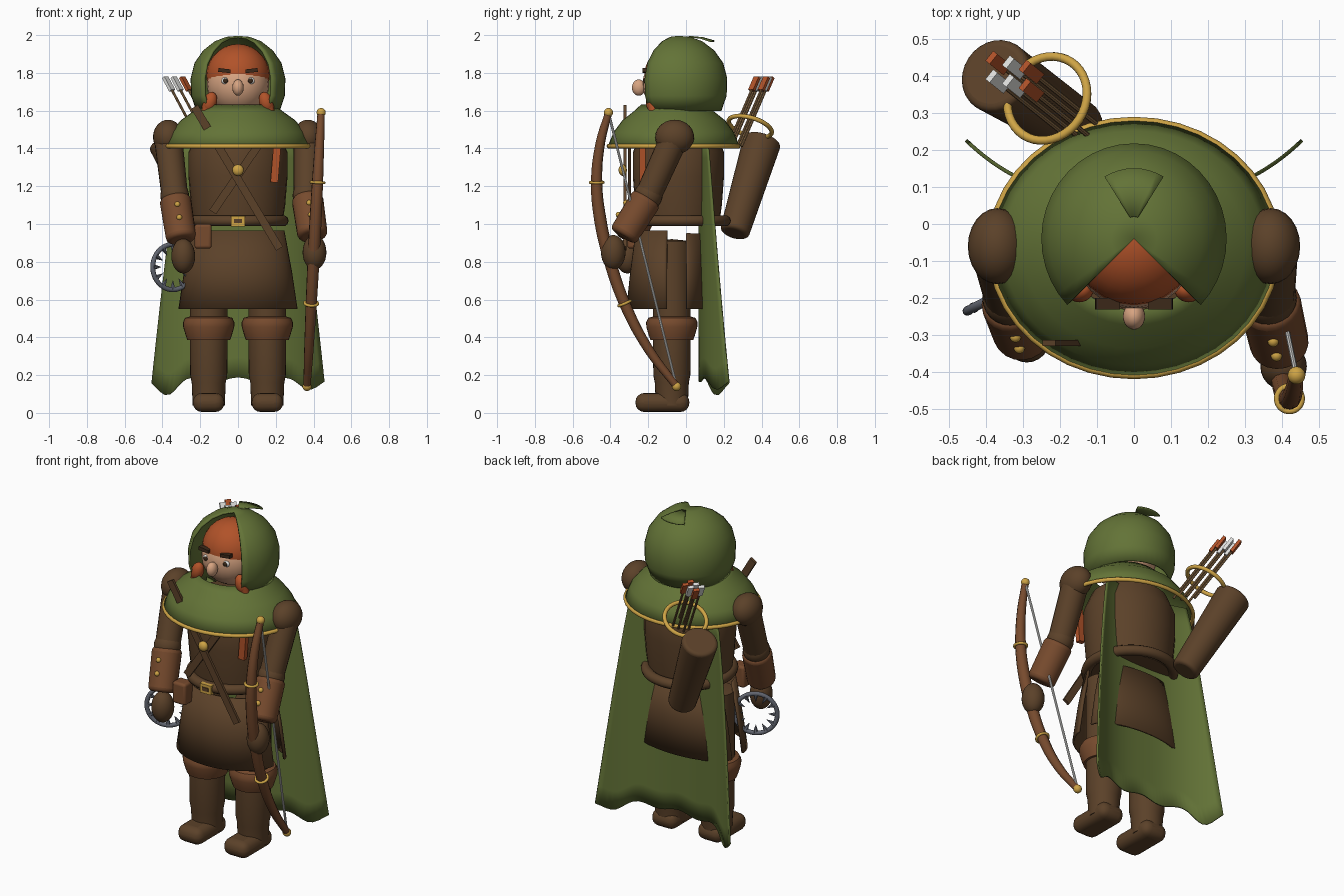
import bpy, bmesh, math
from mathutils import Vector, Matrix

if "Cube" in bpy.data.objects:
    bpy.data.objects.remove(bpy.data.objects["Cube"])


def mat(name, *rgb):
    m = bpy.data.materials.new(name)
    m.use_nodes = True
    m.diffuse_color = (*rgb, 1)
    b = next(n for n in m.node_tree.nodes if n.type == 'BSDF_PRINCIPLED')
    b.inputs["Base Color"].default_value = (*rgb, 1)
    return m


GREEN = mat("cloth_green", .125, .172, .038)
LEATHER = mat("dark_leather", .105, .053, .022)
TAN = mat("light_leather", .185, .07, .027)
HAIR = mat("ginger_hair", .44, .085, .022)
SKIN = mat("skin", .68, .37, .22)
GOLD = mat("gold", .62, .37, .06)
STEEL = mat("steel", .12, .13, .16)
WHITE = mat("white", .75, .75, .73)
DARK = mat("dark_brown", .045, .022, .01)
WOOD = mat("pale_wood", .3, .17, .07)
parts = []


def add(name, bm, m, thick=0, rounding=0):
    bmesh.ops.recalc_face_normals(bm, faces=bm.faces)
    me = bpy.data.meshes.new(name)
    bm.to_mesh(me)
    bm.free()
    me.materials.append(m)
    ob = bpy.data.objects.new(name, me)
    bpy.context.collection.objects.link(ob)
    if thick:
        s = ob.modifiers.new("thickness", 'SOLIDIFY')
        s.thickness, s.offset = thick, 0
    if rounding:
        b = ob.modifiers.new("rounding", 'BEVEL')
        b.width, b.segments = rounding, 4
    parts.append(ob)


def lathe(name, profile, m, x=0, y=0, sy=1, a0=0, a1=360, segs=32, thick=0):
    """Turn (radius, z) points about a vertical axis; angle 0 faces the front."""
    bm = bmesh.new()
    rows = []
    for i in range(segs + 1):
        a = math.radians(a0 + (a1 - a0) * i / segs)
        rows.append([bm.verts.new((x + r * math.sin(a), y - sy * r * math.cos(a), z))
                     for r, z in profile])
    for p, q in zip(rows, rows[1:]):
        for j in range(len(profile) - 1):
            bm.faces.new((p[j], p[j + 1], q[j + 1], q[j]))
    bmesh.ops.remove_doubles(bm, verts=bm.verts, dist=1e-4)
    add(name, bm, m, thick)


def ball(name, loc, size, m, tilt=0):
    bm = bmesh.new()
    size = size if isinstance(size, tuple) else (size,) * 3
    t = Matrix.Translation(loc) @ Matrix.Rotation(tilt, 4, 'Y') @ Matrix.Diagonal((*size, 1))
    bmesh.ops.create_uvsphere(bm, u_segments=24, v_segments=14, radius=1, matrix=t)
    add(name, bm, m)


def rod(name, p, q, r1, r2, m, segs=20, rounding=0):
    p, q = Vector(p), Vector(q)
    t = Matrix.Translation((p + q) / 2) @ (q - p).to_track_quat('Z', 'Y').to_matrix().to_4x4()
    bm = bmesh.new()
    bmesh.ops.create_cone(bm, cap_ends=True, segments=segs, radius1=r1, radius2=r2,
                          depth=(q - p).length, matrix=t)
    add(name, bm, m, 0, rounding)


def box(name, loc, size, m, turn=Matrix(), rounding=0):
    bm = bmesh.new()
    t = Matrix.Translation(loc) @ turn @ Matrix.Diagonal((*size, 1))
    bmesh.ops.create_cube(bm, size=1, matrix=t)
    add(name, bm, m, 0, rounding)


def roll(angle):
    return Matrix.Rotation(angle, 4, 'Y')


def ring(name, loc, radius, tube, m, normal=(0, 0, 1), scale=(1, 1, 1)):
    bpy.ops.mesh.primitive_torus_add(major_radius=radius, minor_radius=tube, location=loc,
                                     major_segments=40, minor_segments=10)
    ob = bpy.context.object
    ob.name = name
    ob.rotation_euler = Vector(normal).to_track_quat('Z', 'Y').to_euler()
    ob.scale = scale
    ob.data.materials.append(m)
    parts.append(ob)


# Body and clothing
lathe("torso", [(0, 1.0), (.235, 1.0), (.25, 1.1), (.262, 1.25), (.262, 1.38), (.22, 1.48), (0, 1.52)],
      LEATHER, y=-.04, sy=.92)
ring("belt", (0, -.035, 1.017), .238, .03, LEATHER, scale=(1, 1.02, 1))
lathe("skirt_front", [(.24, .965), (.28, .75), (.31, .55)], LEATHER, y=-.09, sy=.71,
      a0=-87, a1=87, thick=.012)
lathe("skirt_back", [(.24, .95), (.28, .75), (.31, .55)], LEATHER, y=-.005, sy=.42,
      a0=93, a1=267, thick=.012)
box("buckle", (0, -.3, 1.015), (.075, .03, .055), GOLD)
box("buckle_slot", (0, -.316, 1.015), (.04, .006, .022), LEATHER)
lathe("mantle", [(.19, 1.628), (.23, 1.595), (.3, 1.545), (.35, 1.485), (.385, 1.41)],
      GREEN, y=-.065, sy=.895, segs=40, thick=.01)
ring("mantle_trim", (0, -.065, 1.412), .385, .012, GOLD, scale=(1, .895, 1))

# Cloak, flat in the middle with edges swept back and a gently dipping hem
bm = bmesh.new()
bmesh.ops.create_grid(bm, x_segments=40, y_segments=12, size=1)
for v in bm.verts:
    u, t = v.co.x, (1 - v.co.y) / 2
    dip = .07 if u < 0 else .04
    hem = .175 + .012 * math.cos(u * 11) - dip * math.exp(-((abs(u) - .82) / .15) ** 2)
    x = u * (.285 + .17 * t ** .8)
    v.co = (x, .07 + 1.42 * abs(x) ** 2.8, 1.46 + (hem - 1.46) * t)
add("cloak", bm, GREEN, .01)

# Hood and head
lathe("hood", [(0, 1.99), (.06, 1.985), (.12, 1.962), (.18, 1.915), (.225, 1.85), (.245, 1.77),
               (.242, 1.68), (.215, 1.6)], GREEN, y=-.04, sy=1.03, a0=46, a1=314, segs=30,
      thick=.012)
lathe("hood_flap", [(.02, 1.992), (.09, 1.985), (.15, 1.968)], GREEN, a0=148, a1=212,
      segs=8, thick=.008)
ball("face", (0, -.065, 1.74), .165, SKIN)
ball("hair", (0, -.053, 1.785), .168, HAIR)
ball("nose", (0, -.25, 1.722), (.03, .036, .043), SKIN)

# Legs, arms and facial pairs
for side, s in (("left", 1), ("right", -1)):
    ball(side + "_eye", (s * .068, -.209, 1.758), (.02, .012, .018), WHITE)
    ball(side + "_pupil", (s * .066, -.219, 1.758), (.013, .007, .013), DARK)
    box(side + "_brow", (s * .072, -.216, 1.812), (.065, .03, .02), DARK, roll(s * -.12))
    ball(side + "_hair_lock", (s * .148, -.178, 1.645), (.036, .034, .055), HAIR, s * -.3)
    rod(side + "_lock_tip", (s * .155, -.175, 1.635), (s * .185, -.17, 1.56), .034, .014, HAIR)

    lx, ly = s * .155, -.075
    lathe(side + "_boot", [(0, .04), (.085, .04), (.09, .16), (.098, .2), (.1, .4), (.1, .6),
                           (.1, .91), (0, .92)], LEATHER, lx, ly)
    lathe(side + "_boot_cuff", [(.095, .385), (.113, .385), (.122, .41), (.135, .455), (.136, .48),
                                (.125, .503), (.1, .51)], TAN, lx, ly)
    box(side + "_foot", (lx, -.125, .055), (.165, .285, .1), LEATHER, rounding=.046)

    shoulder = Vector((s * .37, -.06, 1.46))
    elbow = Vector((s * .335, -.2, 1.15))
    wrist = Vector((-.3, -.3, .92))
    hand = Vector((-.29, -.31, .83))
    if s > 0:
        elbow.x, wrist, hand = .365, Vector((.395, -.33, .94)), Vector((.405, -.385, .85))
    ball(side + "_shoulder", shoulder, (.08, .103, .092), LEATHER)
    rod(side + "_upper_arm", shoulder, elbow, .075, .07, LEATHER)
    ball(side + "_elbow", elbow, .076, LEATHER)
    fore = wrist - elbow
    rod(side + "_bracer", elbow + fore * .05, wrist + fore * .03, .084, .08, TAN, rounding=.025)
    ball(side + "_hand", hand, (.063, .065, .092), LEATHER)
    for t in (.4, .7):
        ball(side + "_bracer_stud", elbow + fore * t + Vector((0, -.066, .046)), .015, GOLD)

# Chest straps, clasp, scarf end and pouch
box("long_strap", (-.005, -.322, 1.245), (.042, .016, .875), LEATHER, roll(-math.atan2(.45, .75)))
box("short_strap", (-.01, -.3, 1.245), (.042, .016, .44), LEATHER, roll(.6))
ball("clasp", (0, -.335, 1.285), (.03, .022, .03), GOLD)
box("scarf_end", (.2, -.23, 1.32), (.04, .03, .2), HAIR, roll(.08))
box("pouch", (-.185, -.27, .935), (.09, .08, .13), TAN, rounding=.015)

# Steel ring trap with inward teeth
c = Vector((-.345, -.18, .772))
across, up = Vector((math.cos(.48), math.sin(.48), 0)), Vector((0, 0, 1))
ring("trap_ring", c, .12, .013, STEEL, across.cross(up))
for i in range(12):
    a = i * math.tau / 12
    d = across * math.cos(a) + up * math.sin(a)
    rod("trap_tooth", c + d * .118, c + d * .07, .016, .001, STEEL, 6)

# Quiver, its rim and the arrows
low, high = Vector((-.15, .255, .95)), Vector((-.38, .405, 1.445))
rod("quiver", low, high, .078, .102, LEATHER, 28, .02)
ring("quiver_rim", (-.235, .34, 1.515), .118, .012, GOLD, high - low)
lean = Vector((-.15, .12, .28))
aim = lean.to_track_quat('Z', 'Y').to_matrix().to_4x4()
for i in range(6):
    tail = Vector((-.385 + .045 * (i % 3), .4 + .05 * (i // 3) - .012 * (i % 3), 1.775))
    rod("arrow_shaft", tail - lean * 1.3, tail, .007, .007, WOOD, 8)
    box("arrow_feather", tail - lean.normalized() * .04, (.034, .018, .085),
        HAIR if i in (2, 3, 5) else WHITE, aim)

# Bow with tapered limbs, string and gold fittings
path = [(-.41, 1.59), (-.455, 1.42), (-.473, 1.22), (-.455, 1.03), (-.41, .83), (-.325, .58),
        (-.2, .34), (-.05, .14)]
pts = [Vector((.365 + .075 * (z - .14) / 1.45, y, z)) for y, z in path]
cu = bpy.data.curves.new("bow", 'CURVE')
cu.dimensions = '3D'
cu.bevel_depth, cu.bevel_resolution, cu.use_fill_caps = .03, 3, True
sp = cu.splines.new('BEZIER')
sp.bezier_points.add(len(pts) - 1)
for i, (bp, p) in enumerate(zip(sp.bezier_points, pts)):
    bp.co = p
    bp.handle_left_type = bp.handle_right_type = 'AUTO'
    bp.radius = .65 + .45 * math.sin(math.pi * i / (len(pts) - 1))
cu.materials.append(TAN)
bpy.context.collection.objects.link(bpy.data.objects.new("bow", cu))
rod("bow_string", pts[0], pts[-1], .007, .007, WHITE, 8)
for p in (pts[0], pts[-1]):
    ball("bow_tip", p, .024, GOLD)
for i in (2, 5):
    ring("bow_band", pts[i], .034, .008, GOLD, pts[i + 1] - pts[i - 1])

# Smooth rounded surfaces, keep hard edges
bpy.ops.object.select_all(action='DESELECT')
for ob in parts:
    ob.select_set(True)
bpy.context.view_layer.objects.active = parts[0]
bpy.ops.object.shade_smooth_by_angle(angle=math.radians(40))
